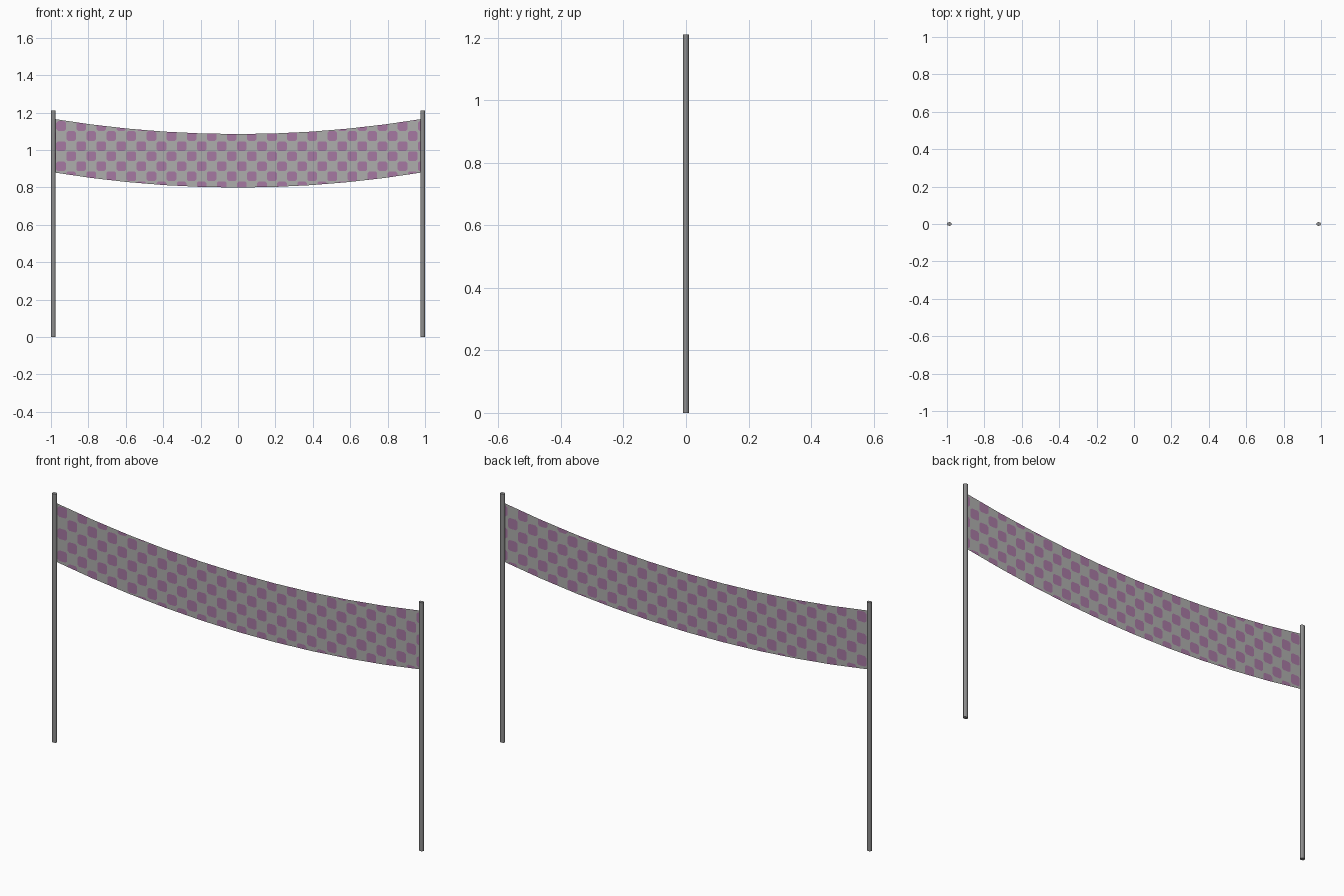
import bpy, bmesh, math
from mathutils import Vector

if "Cube" in bpy.data.objects:
    bpy.data.objects.remove(bpy.data.objects["Cube"])


def material(name, rgb):
    m = bpy.data.materials.new(name)
    lin = [(c / 255 / 12.92) if c < 10 else ((c / 255 + 0.055) / 1.055) ** 2.4 for c in rgb]
    m.diffuse_color = (*lin, 1)
    m.use_nodes = True
    m.node_tree.nodes["Principled BSDF"].inputs["Base Color"].default_value = m.diffuse_color
    return m


pole_grey = material("pole grey", (142, 142, 142))
cloth_grey = material("cloth grey", (174, 174, 172))
cloth_purple = material("cloth purple", (166, 120, 162))

# Poles
for side, name in ((-1, "left_pole"), (1, "right_pole")):
    bpy.ops.mesh.primitive_cylinder_add(vertices=8, radius=0.0125, depth=1.21,
                                        location=(side * 0.9875, 0, 0.605))
    pole = bpy.context.object
    pole.name = name
    pole.scale.y = 0.82
    pole.data.materials.append(pole_grey)
    bpy.ops.object.shade_smooth_by_angle(angle=math.radians(50))

# Sagging banner strip
HALF, SEGS, HEIGHT = 0.98, 10, 0.286
bm = bmesh.new()
columns = []
for i in range(SEGS + 1):
    x = -HALF + 2 * HALF * i / SEGS
    z = 1.085 + 0.08 * (x / HALF) ** 2
    columns.append((bm.verts.new((x, 0, z - HEIGHT)), bm.verts.new((x, 0, z))))
for a, b in zip(columns, columns[1:]):
    bm.faces.new((a[0], b[0], b[1], a[1]))


def cut(point, normal):
    bmesh.ops.bisect_plane(bm, geom=bm.verts[:] + bm.edges[:] + bm.faces[:], dist=1e-5,
                           plane_co=point, plane_no=Vector(normal).normalized())


# Checker pattern: squares with clipped corners, cut into the cloth
P, X0, Z0 = 0.0537, -0.946, 1.128
H, CLIP = 0.0258, 0.043
for i in range(-1, 38):
    for s in (-H, H):
        cut((X0 + i * P + s, 0, 0), (1, 0, 0))
for j in range(-1, 8):
    for s in (-H, H):
        cut((0, 0, Z0 - j * P + s), (0, 0, 1))
for k in range(-5, 24):
    for s in (-CLIP, CLIP):
        cut((X0 + 2 * k * P + s, 0, Z0), (1, 0, 1))
        cut((X0 + 2 * k * P + s, 0, Z0), (1, 0, -1))

for f in bm.faces:
    c = f.calc_center_median()
    u, v = (c.x - X0) / P, (c.z - Z0) / P
    i, j = round(u), round(v)
    dx, dz = abs(u - i) * P, abs(v - j) * P
    if (i + j) % 2 == 0 and max(dx, dz) < H and dx + dz < CLIP:
        f.material_index = 1

mesh = bpy.data.meshes.new("banner")
bm.to_mesh(mesh)
bm.free()
mesh.materials.append(cloth_grey)
mesh.materials.append(cloth_purple)
banner = bpy.data.objects.new("banner", mesh)
bpy.context.collection.objects.link(banner)
